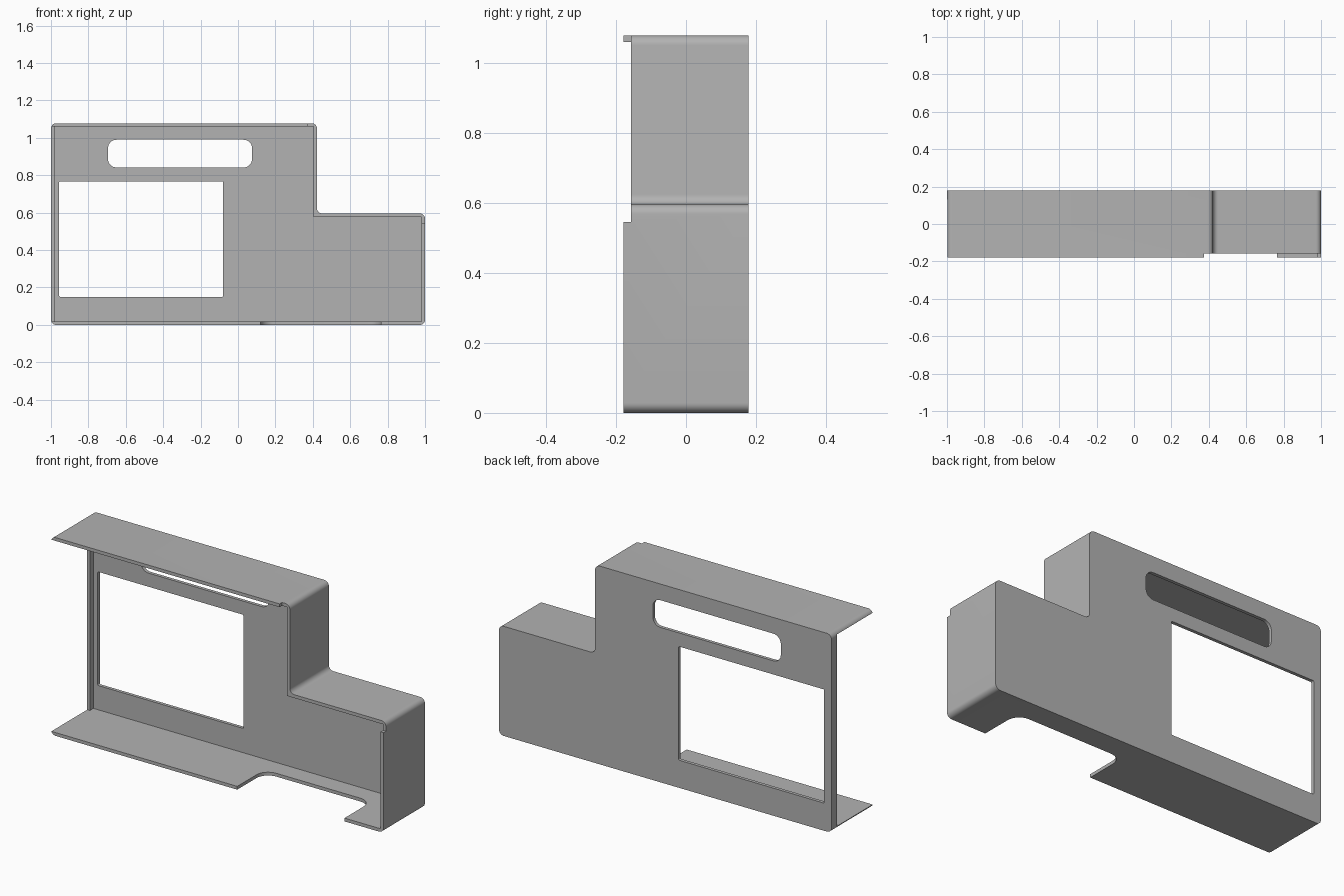
import bpy, bmesh, math
from mathutils import Vector

cube = bpy.data.objects.get("Cube")
if cube:
    bpy.data.objects.remove(cube, do_unlink=True)

D = 0.178        # half depth
H = 1.078        # height
T = 0.018        # wall thickness
R = 0.028        # outer corner radius
SX, SZ = 0.422, 0.596   # step position

grey = bpy.data.materials.new("plain grey")
grey.use_nodes = True
colour = (0.45, 0.45, 0.45, 1)
grey.diffuse_color = colour
grey.node_tree.nodes["Principled BSDF"].inputs["Base Color"].default_value = colour


def fillet(corners, r, steps=8):
    """Round every corner of a 2D outline with tangent arcs."""
    if r == 0:
        return [Vector(c) for c in corners]
    pts = []
    n = len(corners)
    for i in range(n):
        p = Vector(corners[i])
        a = (Vector(corners[i - 1]) - p).normalized()
        b = (Vector(corners[(i + 1) % n]) - p).normalized()
        centre = p + (a + b) * r          # right-angled corners
        for k in range(steps + 1):
            t = k / steps * math.pi / 2
            pts.append(centre - b * r * math.cos(t) - a * r * math.sin(t))
    return pts


def prism(name, corners, r, lo, hi, axis="y"):
    """Extrude a rounded outline along y (outline in xz) or z (outline in xy)."""
    bm = bmesh.new()
    rings = []
    for h in (lo, hi):
        rings.append([bm.verts.new((p.x, h, p.y) if axis == "y" else (p.x, p.y, h))
                      for p in fillet(corners, r)])
    bm.faces.new(rings[0])
    bm.faces.new(rings[1])
    n = len(rings[0])
    for i in range(n):
        j = (i + 1) % n
        bm.faces.new((rings[0][i], rings[0][j], rings[1][j], rings[1][i]))
    bmesh.ops.recalc_face_normals(bm, faces=bm.faces)
    mesh = bpy.data.meshes.new(name)
    bm.to_mesh(mesh)
    bm.free()
    obj = bpy.data.objects.new(name, mesh)
    bpy.context.collection.objects.link(obj)
    mesh.materials.append(grey)
    return obj


def rect(u0, u1, v0, v1):
    return [(u0, v0), (u1, v0), (u1, v1), (u0, v1)]


def stepped(t):
    """Stepped side outline, inset by t."""
    return [(-1 + t, t), (1 - t, t), (1 - t, SZ - t),
            (SX - t, SZ - t), (SX - t, H - t), (-1 + t, H - t)]


# Outer body, hollowed and trimmed by the cutters
housing = prism("housing", stepped(0), R, -D, D)
cutters = [
    prism("cavity", stepped(T), 0, -0.4, D - T),
    prism("window_opening", rect(-0.956, -0.08, 0.15, 0.768), 0.006, 0.1, 0.3),
    prism("handle_slot", rect(-0.695, 0.075, 0.842, 0.99), 0.045, 0.1, 0.3),
    prism("open_side", rect(-1.2, -1 + T, T, H - T), 0, -0.4, 0.13),
    prism("front_edge_recess", rect(0.375, 1.2, 0.545, 1.3), 0, -0.4, -0.157),
    prism("floor_notch", rect(0.12, 0.765, -0.4, 0.057), 0.07, -0.1, 0.1, "z"),
]
bpy.context.view_layer.objects.active = housing
for c in cutters:
    mod = housing.modifiers.new(c.name, "BOOLEAN")
    mod.operation = "DIFFERENCE"
    mod.solver = "EXACT"
    mod.object = c
    c.hide_render = True
    bpy.ops.object.modifier_apply(modifier=mod.name)
    bpy.data.objects.remove(c, do_unlink=True)

# Smooth fillets, sharp edges
bpy.ops.object.select_all(action="DESELECT")
housing.select_set(True)
bpy.ops.object.shade_smooth_by_angle(angle=math.radians(30))
